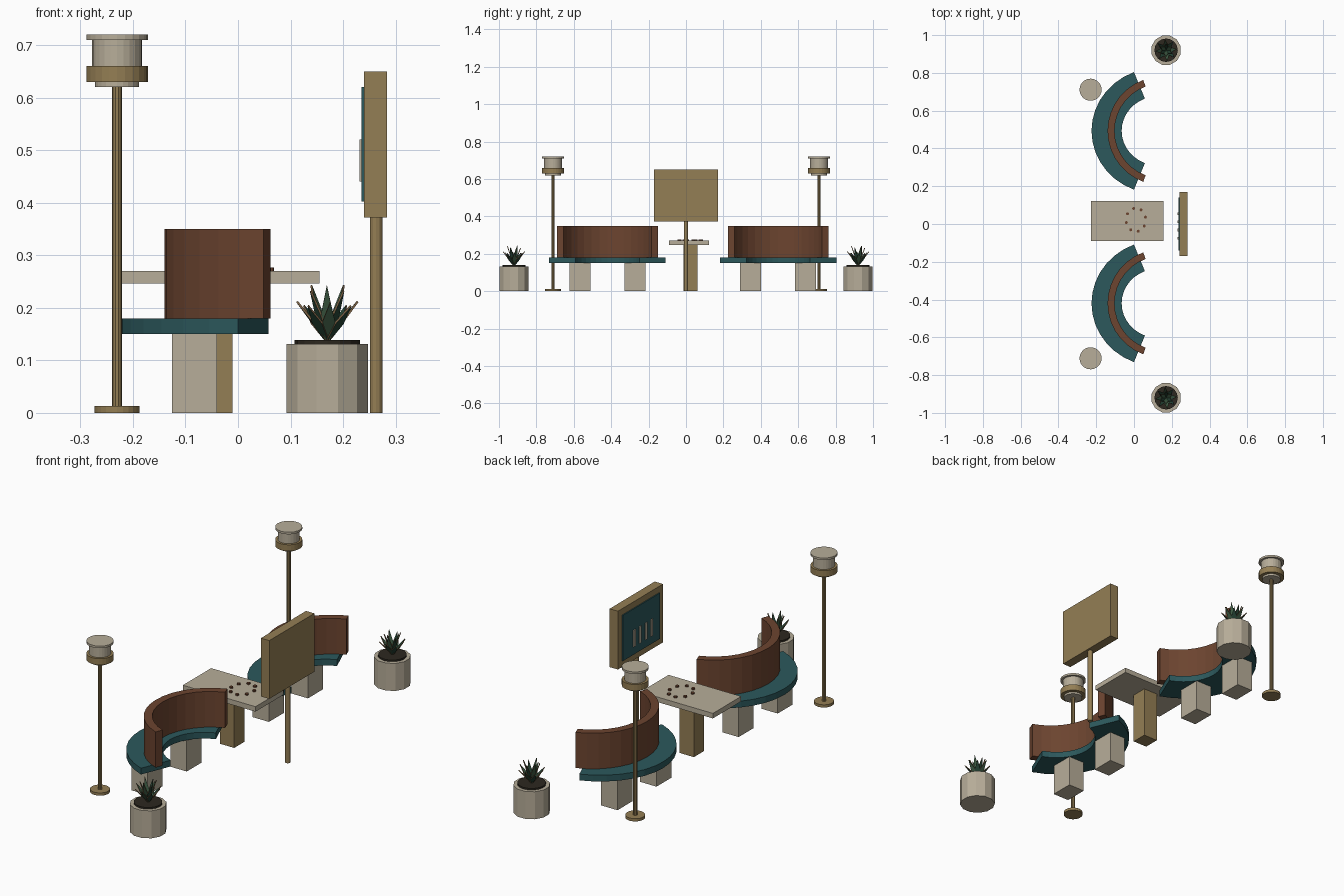
import bpy, bmesh, math
from mathutils import Vector

if "Cube" in bpy.data.objects:
    bpy.data.objects.remove(bpy.data.objects["Cube"])


def material(name, rgb):
    m = bpy.data.materials.new(name)
    m.diffuse_color = (*rgb, 1)
    m.use_nodes = True
    m.node_tree.nodes["Principled BSDF"].inputs["Base Color"].default_value = m.diffuse_color
    return m


STONE = material("warm stone", (.475, .42, .32))
BRASS = material("aged brass", (.296, .209, .089))
BROWN = material("brown leather", (.15, .058, .029))
TEAL = material("teal", (.025, .098, .107))
SOIL = material("dark soil", (.026, .021, .014))
GREEN = material("leaf green", (.05, .11, .06))
DARK_GREEN = material("dark leaf green", (.019, .056, .034))
TAN = material("leaf edge", (.19, .115, .055))


def finish(bm, name, *mats):
    bmesh.ops.recalc_face_normals(bm, faces=bm.faces)
    me = bpy.data.meshes.new(name)
    bm.to_mesh(me)
    bm.free()
    for m in mats:
        me.materials.append(m)
    ob = bpy.data.objects.new(name, me)
    bpy.context.collection.objects.link(ob)
    return ob


def box(name, x, y, z, mat):
    """Box from three (min, max) ranges."""
    bm = bmesh.new()
    bmesh.ops.create_cube(bm, size=1)
    for v in bm.verts:
        v.co = [r[0] if c < 0 else r[1] for c, r in zip(v.co, (x, y, z))]
    return finish(bm, name, mat)


def cylinder(name, x, y, r, z0, z1, mat, sides=24, turn=0):
    bm = bmesh.new()
    ring = [bm.verts.new((x + r * math.cos(a), y + r * math.sin(a), z0))
            for a in (turn + math.tau * i / sides for i in range(sides))]
    base = bm.faces.new(ring)
    top = bmesh.ops.extrude_face_region(bm, geom=[base])["geom"]
    for v in top:
        if isinstance(v, bmesh.types.BMVert):
            v.co.z = z1
    return finish(bm, name, mat)


def arc_band(name, cx, cy, outer, inner, half, z0, z1, mat, stretch=1.0, n=14):
    """Curved band opening towards +x."""
    bm = bmesh.new()
    rows = []
    for i in range(n + 1):
        a = math.pi - half + 2 * half * i / n
        c, s = math.cos(a) * stretch, math.sin(a)
        rows.append([bm.verts.new((cx + r * c, cy + r * s, z))
                     for r, z in ((outer, z0), (outer, z1), (inner, z1), (inner, z0))])
    for p, q in zip(rows, rows[1:]):
        for k in range(4):
            bm.faces.new((p[k], p[(k + 1) % 4], q[(k + 1) % 4], q[k]))
    bm.faces.new(rows[0])
    bm.faces.new(rows[-1])
    return finish(bm, name, mat)


def leaf(name, base, angle, reach, rise, width, mat):
    """Pointed blade with coloured rim."""
    out = Vector((math.cos(angle), math.sin(angle), 0))
    side = Vector((-math.sin(angle), math.cos(angle), 0))
    along = out * reach + Vector((0, 0, rise))
    normal = along.cross(side).normalized() * .002
    outline = [(0, -.35), (.5, -1), (1, 0), (.5, 1), (0, .35)]
    bm = bmesh.new()
    layers = []
    for sign in (-1, 1):
        layers.append([bm.verts.new(base + along * t + side * w * width / 2 + normal * sign)
                       for t, w in outline])
        bm.faces.new(layers[-1])
    a, b = layers
    for k in range(5):
        j = (k + 1) % 5
        bm.faces.new((a[k], a[j], b[j], b[k])).material_index = 1
    return finish(bm, name, mat, TAN)


# Curved benches with backrests and block feet
for cy in (.493, -.42):
    arc_band("bench_seat", .128, cy, .334, .183, math.radians(68.7), .15, .18, TEAL, 1.057)
    arc_band("bench_backrest", .147, cy, .287, .25, math.radians(70), .18, .35, BROWN)
    for dy in (-.147, .147):
        box("bench_foot", (-.126, -.04), (cy + dy - .056, cy + dy + .056), (0, .15), STONE)

# Table with leg and a ring of small game pieces
box("table_top", (-.228, .155), (-.09, .123), (.246, .27), STONE)
box("table_leg", (-.085, -.01), (-.014, .062), (0, .246), BRASS)
for i in range(8):
    a = math.tau * (i + .3) / 8
    cylinder("table_piece", .01 + .052 * math.cos(a), .022 + .062 * math.sin(a),
             .008, .27, .277, BROWN, 8)

# Sign board on a post
cylinder("sign_post", .263, 0, .012, 0, .372, BRASS, 12)
box("sign_board", (.24, .284), (-.17, .17), (.372, .65), BRASS)
box("sign_panel", (.235, .24), (-.14, .14), (.402, .62), TEAL)
for y in (.055, .012, -.032, -.075):
    box("sign_bar", (.231, .235), (y - .007, y + .007), (.44, .52), STONE)

for side in (-1, 1):
    # Lamps, stacked from rings
    for name, r, z0, z1, mat in (
            ("lamp_base", .043, 0, .013, BRASS),
            ("lamp_pole", .0095, .013, .62, BRASS),
            ("lamp_collar", .042, .62, .63, STONE),
            ("lamp_band", .0585, .63, .66, BRASS),
            ("lamp_shade", .0475, .66, .71, STONE),
            ("lamp_cap", .0585, .71, .72, STONE)):
        cylinder(name, -.23, .711 * side, r, z0, z1, mat, 10 if name == "lamp_pole" else 24)

    # Planters with spiky plants
    px, py = .17, .92 * side
    cylinder("planter_pot", px, py, .08, 0, .131, STONE, 12, math.radians(15))
    cylinder("planter_soil", px, py, .062, .131, .139, SOIL, 16)
    base = Vector((px, py, .137))
    for count, reach, rise, width, turn in ((8, .058, .075, .024, .1), (6, .036, .106, .022, .5)):
        for i in range(count):
            leaf("plant_leaf", base, turn + math.tau * i / count, reach,
                 rise * (1 - .1 * (i % 2)), width, (GREEN, DARK_GREEN)[i % 2])
